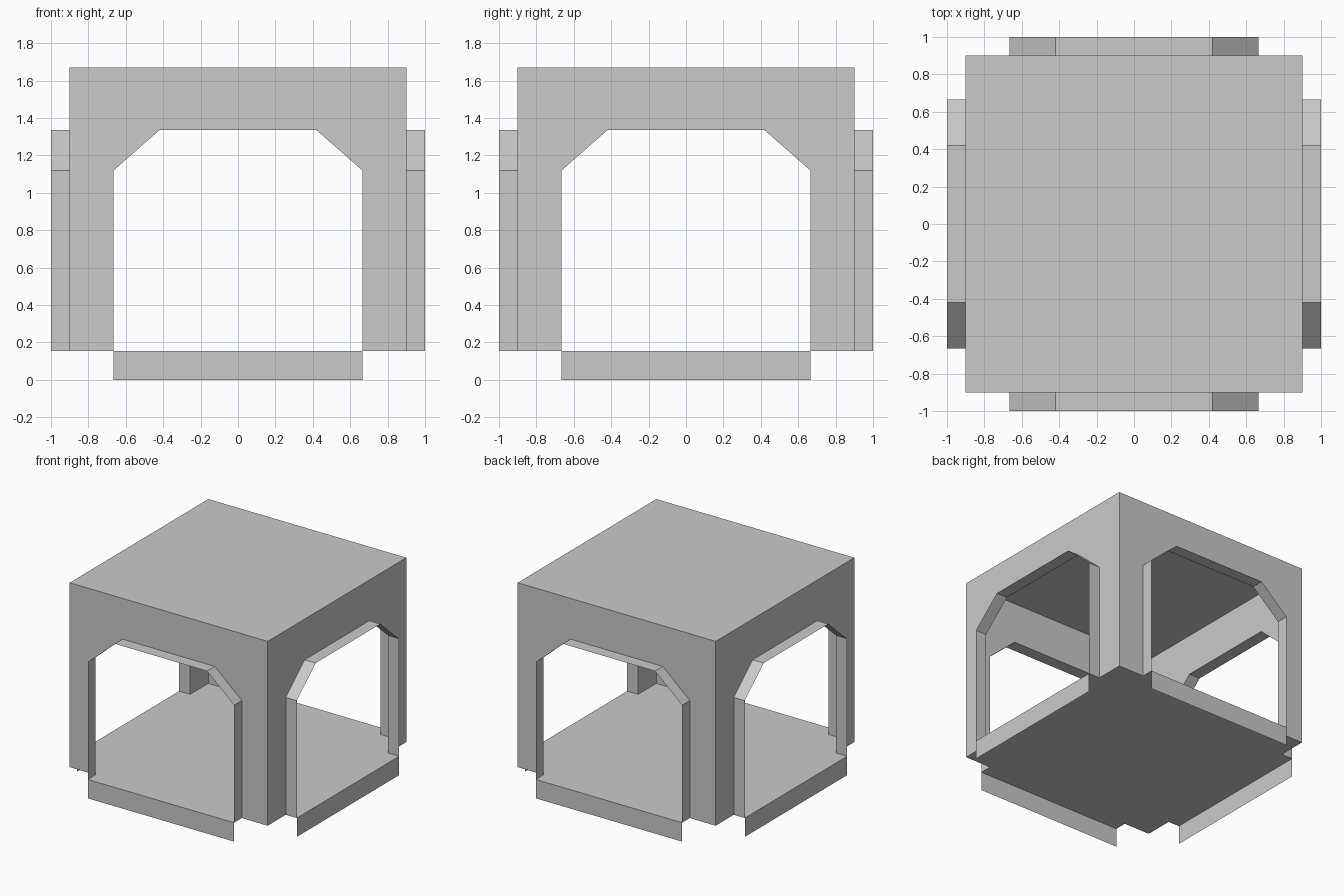
import bpy
import bmesh
from math import pi
from mathutils import Matrix, Vector

cube = bpy.data.objects.get("Cube")
if cube:
    bpy.data.objects.remove(cube)

WALL, OUTER, OPEN = 0.9, 1.0, 0.665      # half widths
FLOOR, ROOF = 0.155, 1.67                # heights

grey = bpy.data.materials.new("plain grey")
grey.use_nodes = True
grey.diffuse_color = (0.59, 0.59, 0.59, 1)
grey.node_tree.nodes["Principled BSDF"].inputs["Base Color"].default_value = grey.diffuse_color


def sheet(name, faces, turn=0):
    """Thin panel object from point loops, turned about z by quarter turns."""
    bm = bmesh.new()
    for loop in faces:
        bm.faces.new([bm.verts.new(p) for p in loop])
    bmesh.ops.remove_doubles(bm, verts=bm.verts, dist=1e-4)
    bm.transform(Matrix.Rotation(turn * pi / 2, 4, 'Z'))
    mesh = bpy.data.meshes.new(name)
    bm.to_mesh(mesh)
    bm.free()
    mesh.materials.append(grey)
    obj = bpy.data.objects.new(name, mesh)
    bpy.context.collection.objects.link(obj)
    return obj


# Chamfered opening outline, from bottom left over the top to bottom right
half = [(OPEN, FLOOR), (OPEN, 1.12), (0.42, 1.335)]
arch = [(-x, z) for x, z in half] + half[::-1]

# Four matching sides, each with wall, opening flange and floor skirt
for turn, side in enumerate(("front", "left", "back", "right")):
    outline = [(WALL, FLOOR), (WALL, ROOF), (-WALL, ROOF), (-WALL, FLOOR)] + arch
    sheet(side + "_wall", [[(x, -WALL, z) for x, z in outline]], turn)

    flange = [[(a[0], -OUTER, a[1]), (b[0], -OUTER, b[1]),
               (b[0], -WALL, b[1]), (a[0], -WALL, a[1])]
              for a, b in zip(arch, arch[1:])]
    sheet(side + "_opening_flange", flange, turn)

    sheet(side + "_floor_skirt",
          [[(-OPEN, -OUTER, 0), (OPEN, -OUTER, 0),
            (OPEN, -OUTER, FLOOR), (-OPEN, -OUTER, FLOOR)]], turn)

# Flat roof
sheet("roof", [[(-WALL, -WALL, ROOF), (WALL, -WALL, ROOF),
                (WALL, WALL, ROOF), (-WALL, WALL, ROOF)]])

# Floor with a tab through each opening
edge = [(-WALL, -WALL), (-OPEN, -WALL), (-OPEN, -OUTER), (OPEN, -OUTER), (OPEN, -WALL)]
rim = [Matrix.Rotation(t * pi / 2, 3, 'Z') @ Vector((x, y, FLOOR))
       for t in range(4) for x, y in edge]
sheet("floor", [rim])
